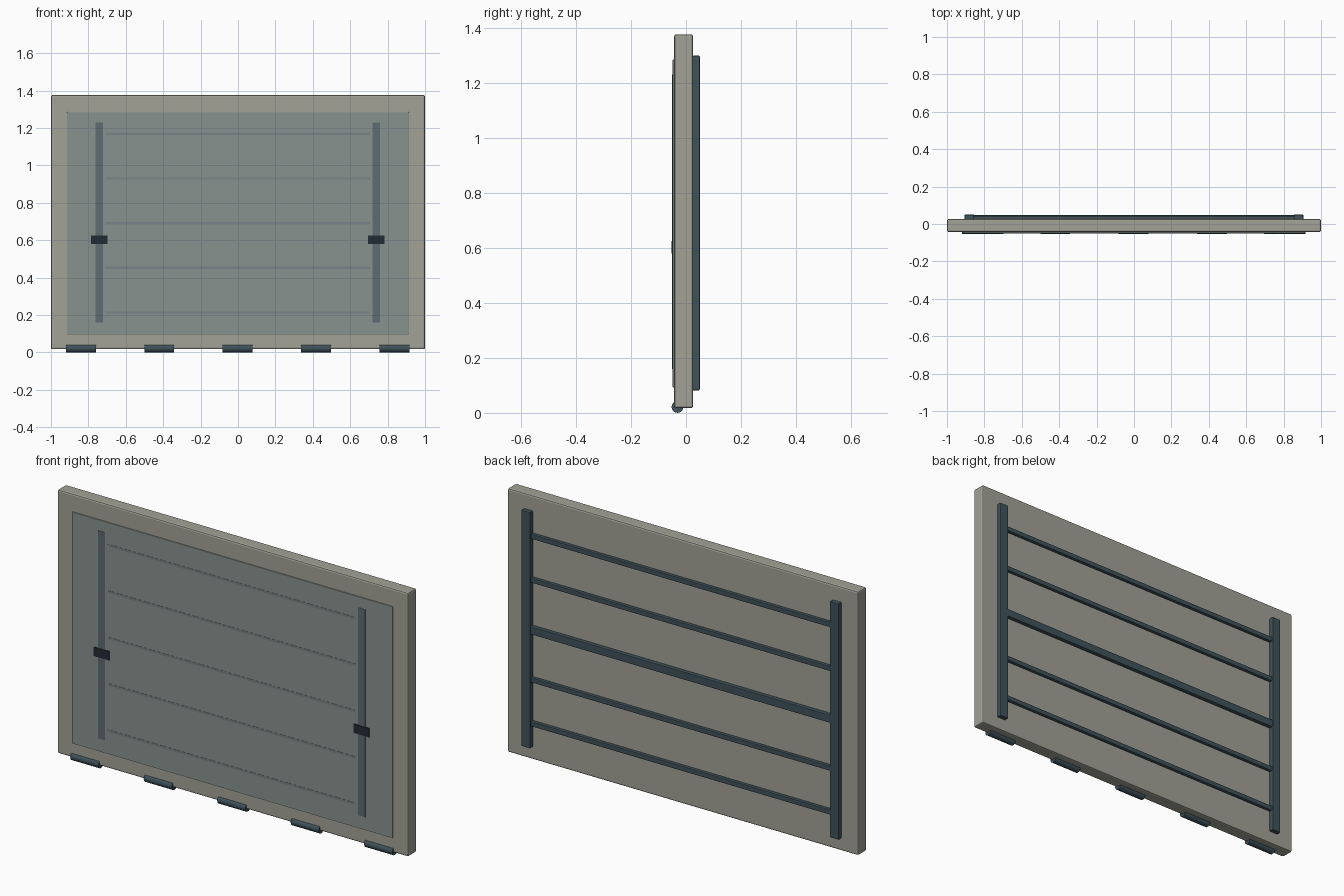
import bpy, math

if "Cube" in bpy.data.objects:
    bpy.data.objects.remove(bpy.data.objects["Cube"])


def material(name, r, g, b):
    m = bpy.data.materials.new(name)
    m.diffuse_color = (r, g, b, 1)
    m.use_nodes = True
    m.node_tree.nodes["Principled BSDF"].inputs["Base Color"].default_value = m.diffuse_color
    return m


PANEL = material("warm_grey", 0.36, 0.36, 0.31)
PANE = material("pane_grey", 0.25, 0.29, 0.275)
STRIP = material("strip_blue_grey", 0.11, 0.15, 0.17)
GROOVE = material("groove_grey", 0.19, 0.23, 0.24)
STEEL = material("steel_blue", 0.05, 0.085, 0.105)
DARK = material("latch_dark", 0.015, 0.025, 0.035)


def box(name, x, y, z, mat, bevel=0.0):
    """Box from (min, max) ranges on each axis."""
    bpy.ops.mesh.primitive_cube_add(size=1, location=[sum(r) / 2 for r in (x, y, z)])
    ob = bpy.context.object
    ob.name = name
    ob.scale = [r[1] - r[0] for r in (x, y, z)]
    bpy.ops.object.transform_apply(location=False, rotation=False, scale=True)
    ob.data.materials.append(mat)
    if bevel:
        b = ob.modifiers.new("bevel", "BEVEL")
        b.width = bevel
        b.segments = 2
    return ob


# Main slab and the raised pane on its front
box("panel", (-1, 1), (-0.043, 0.026), (0.017, 1.376), PANEL, 0.008)
box("front_pane", (-0.915, 0.915), (-0.0485, -0.03), (0.092, 1.285), PANE, 0.003)

# Thin strips and latches on the front
for side, cx in (("left", -0.743), ("right", 0.74)):
    box(f"front_strip_{side}", (cx - 0.02, cx + 0.02), (-0.0505, -0.045), (0.16, 1.23), STRIP)
    box(f"latch_{side}", (cx - 0.044, cx + 0.044), (-0.053, -0.045), (0.579, 0.625), DARK)
for i in range(5):
    z = 0.213 + 0.239 * i
    box(f"front_line_{i + 1}", (-0.708, 0.705), (-0.0495, -0.046), (z - 0.006, z + 0.006), GROOVE)

# Hinge barrels along the bottom front edge
for i in range(5):
    bpy.ops.mesh.primitive_cylinder_add(vertices=16, radius=0.0215, depth=0.16,
                                        location=(-0.84 + 0.419 * i, -0.031, 0.0215),
                                        rotation=(0, math.pi / 2, 0))
    hinge = bpy.context.object
    hinge.name = f"hinge_{i + 1}"
    hinge.data.materials.append(STEEL)
    bpy.ops.object.shade_smooth_by_angle()

# Rear uprights and cross bars, the middle bar being heavier
for side, s in (("left", -1), ("right", 1)):
    cx = s * 0.88
    box(f"rear_upright_{side}", (cx - 0.025, cx + 0.025), (0.024, 0.05), (0.082, 1.298), STEEL, 0.003)
for i, (z, half, back) in enumerate(((0.207, 0.0125, 0.043), (0.433, 0.0125, 0.043),
                                     (0.69, 0.02, 0.047),
                                     (0.947, 0.0125, 0.043), (1.173, 0.0125, 0.043))):
    box(f"rear_bar_{i + 1}", (-0.87, 0.87), (0.024, back), (z - half, z + half), STEEL, 0.003)
